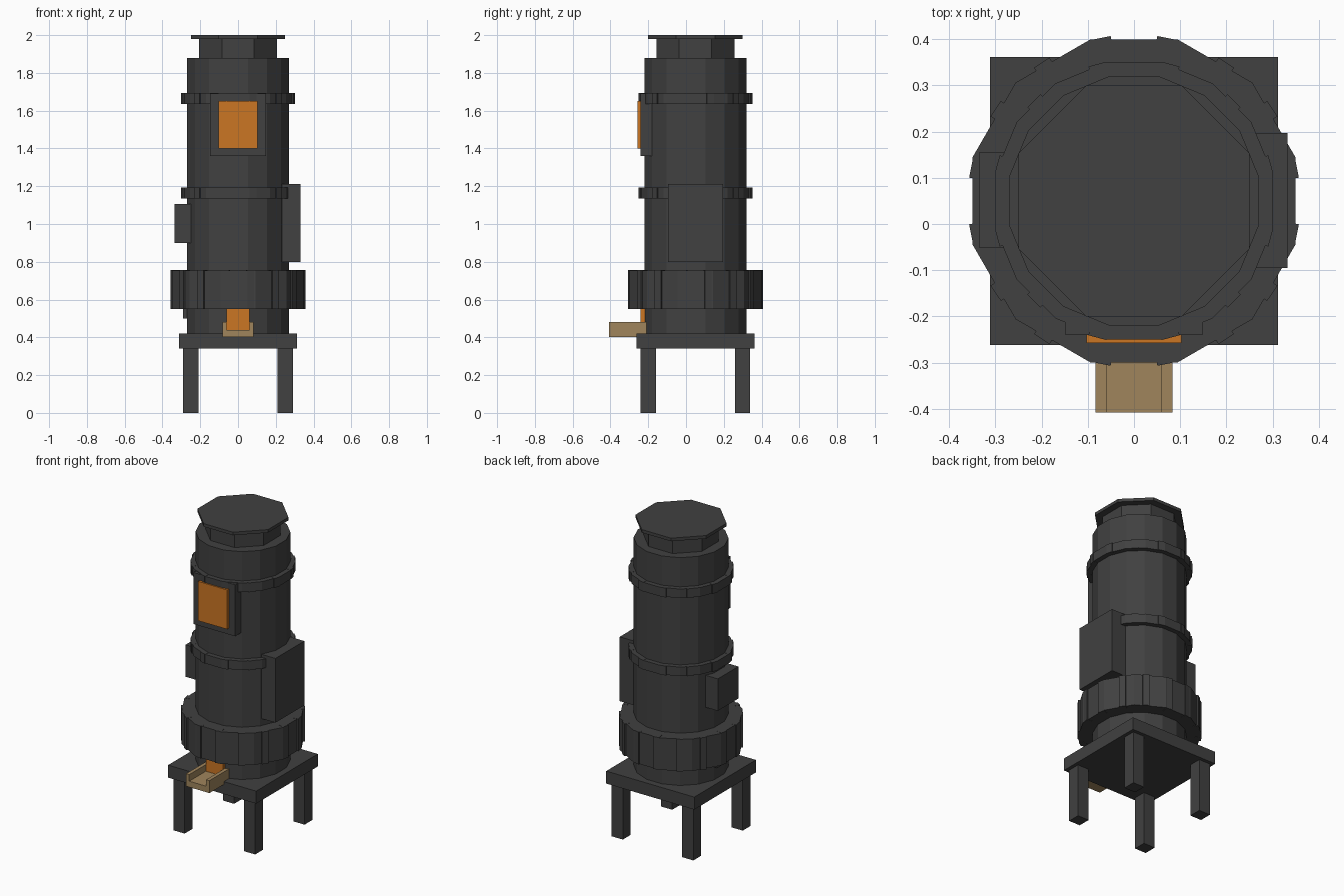
import bpy
import bmesh
import math
from mathutils import Matrix, Vector

cube = bpy.data.objects.get("Cube")
if cube:
    bpy.data.objects.remove(cube, do_unlink=True)

CY = 0.05  # y of the tower axis


def material(name, rgb):
    m = bpy.data.materials.new(name)
    m.use_nodes = True
    m.diffuse_color = (*rgb, 1)
    m.node_tree.nodes["Principled BSDF"].inputs["Base Color"].default_value = (*rgb, 1)
    return m


IRON = material("dark iron", (0.052, 0.052, 0.052))
ORANGE = material("glowing orange", (0.60, 0.18, 0.017))
SAND = material("sand tan", (0.35, 0.235, 0.108))


def finish(name, bm, mat):
    me = bpy.data.meshes.new(name)
    bm.to_mesh(me)
    bm.free()
    me.materials.append(mat)
    ob = bpy.data.objects.new(name, me)
    bpy.context.collection.objects.link(ob)
    return ob


def add_box(bm, lo, hi, turn=None):
    lo, hi = Vector(lo), Vector(hi)
    mat = Matrix.Translation((lo + hi) / 2) @ Matrix.Diagonal((*(hi - lo), 1))
    bmesh.ops.create_cube(bm, size=1, matrix=(turn or Matrix()) @ mat)


def box(name, lo, hi, mat=IRON):
    bm = bmesh.new()
    add_box(bm, lo, hi)
    return finish(name, bm, mat)


def prism(name, sides, apothem, z0, z1):
    """Upright prism with a flat side facing each axis direction."""
    bm = bmesh.new()
    r = apothem / math.cos(math.pi / sides)
    mat = Matrix.Translation((0, CY, (z0 + z1) / 2)) @ Matrix.Rotation(math.pi / sides, 4, "Z")
    bmesh.ops.create_cone(bm, cap_ends=True, segments=sides, radius1=r, radius2=r,
                          depth=z1 - z0, matrix=mat)
    return finish(name, bm, IRON)


def ribs(name, count, r_in, r_out, width, z0, z1):
    """Ring of upright ribs, offset half a step from the axes."""
    bm = bmesh.new()
    for i in range(count):
        turn = Matrix.Translation((0, CY, 0)) @ Matrix.Rotation(
            math.tau * (i + 0.5) / count, 4, "Z")
        add_box(bm, (r_in, -width / 2, z0), (r_out, width / 2, z1), turn)
    return finish(name, bm, IRON)


# Stand
box("base_plate", (-0.312, -0.262, 0.34), (0.312, 0.362, 0.42))
for side, x in (("right", -0.25), ("left", 0.25)):
    for end, y in (("front", -0.20), ("back", 0.30)):
        box(f"{end}_{side}_leg", (x - 0.04, y - 0.04, 0), (x + 0.04, y + 0.04, 0.34))

# Tower body, neck and lid
prism("tower_body", 16, 0.27, 0.42, 1.88)
prism("neck", 8, 0.207, 1.88, 1.98)
prism("lid", 8, 0.25, 1.98, 2.0)

# Thick lower collar with ribs
prism("lower_collar", 12, 0.35, 0.55, 0.755)
ribs("collar_ribs", 16, 0.32, 0.36, 0.04, 0.549, 0.756)

# Two thin bands with clamps
for label, z in (("middle", 1.135), ("upper", 1.635)):
    prism(f"{label}_band", 16, 0.30, z, z + 0.058)
    ribs(f"{label}_band_clamps", 12, 0.28, 0.3065, 0.04, z - 0.001, z + 0.059)

# Furnace window on the front
box("window_frame", (-0.148, -0.24, 1.36), (0.148, -0.12, 1.69))
box("window_pane", (-0.103, -0.258, 1.40), (0.103, -0.235, 1.652), ORANGE)

# Side boxes
box("left_control_box", (0.20, -0.095, 0.80), (0.332, 0.197, 1.212))
box("right_junction_box", (-0.335, -0.052, 0.90), (-0.20, 0.156, 1.105))
box("right_pipe_stub", (-0.29, 0.0, 0.50), (-0.20, 0.10, 0.56))

# Pouring spout and tray
box("molten_spout", (-0.06, -0.24, 0.43), (0.06, -0.15, 0.56), ORANGE)
bm = bmesh.new()
section = [(-0.083, 0.402), (0.083, 0.402), (0.083, 0.482), (0.06, 0.482),
           (0.06, 0.44), (-0.06, 0.44), (-0.06, 0.482), (-0.083, 0.482)]
face = bm.faces.new([bm.verts.new((x, -0.408, z)) for x, z in section])
moved = bmesh.ops.extrude_face_region(bm, geom=[face], use_keep_orig=True)["geom"]
bmesh.ops.translate(bm, vec=(0, 0.20, 0),
                    verts=[g for g in moved if isinstance(g, bmesh.types.BMVert)])
bmesh.ops.recalc_face_normals(bm, faces=bm.faces)
finish("pouring_tray", bm, SAND)
